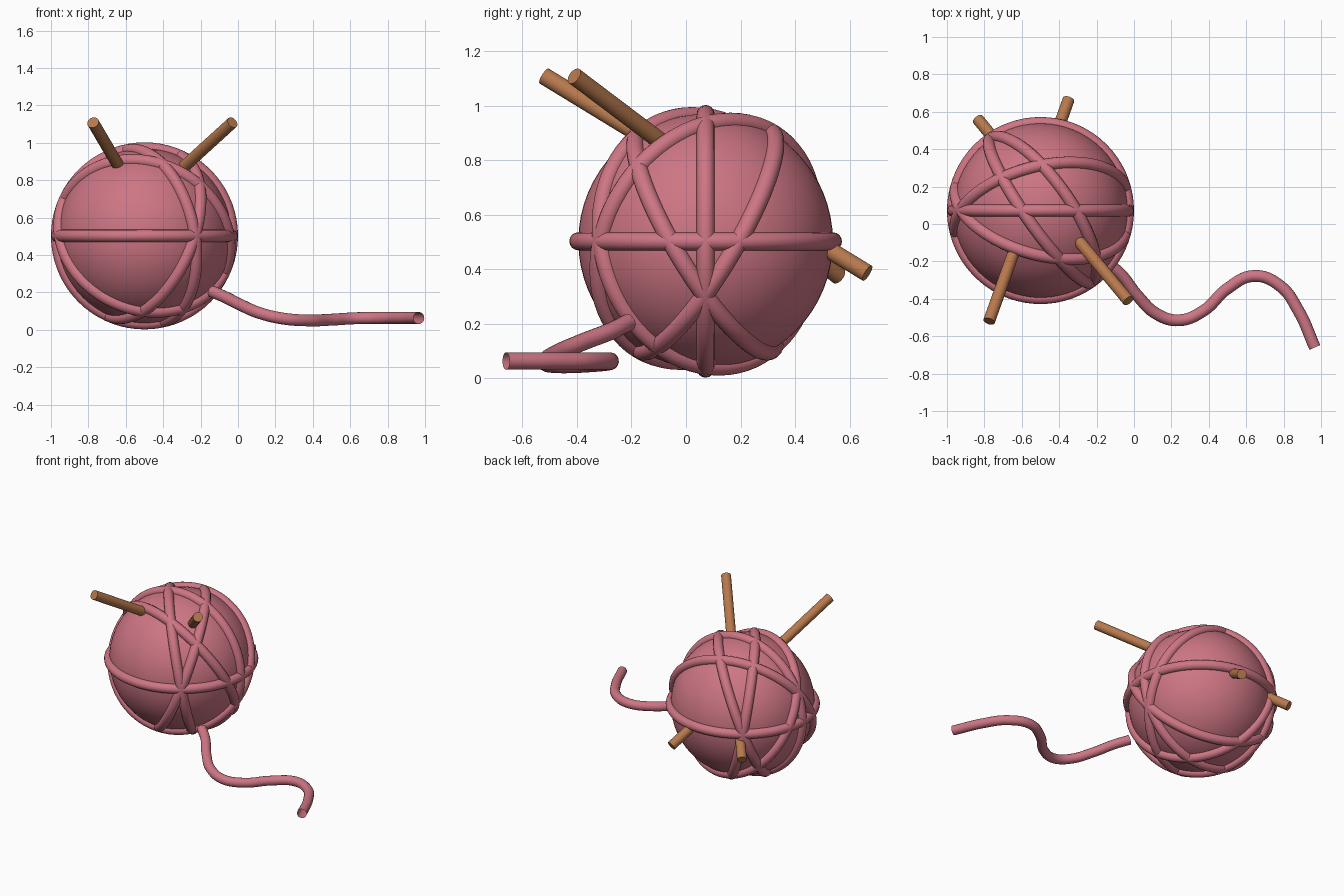
import bpy, math
from mathutils import Vector

if "Cube" in bpy.data.objects:
    bpy.data.objects.remove(bpy.data.objects["Cube"], do_unlink=True)


def material(name, rgb):
    m = bpy.data.materials.new(name)
    m.use_nodes = True
    m.diffuse_color = (*rgb, 1)
    bsdf = next(n for n in m.node_tree.nodes if n.type == 'BSDF_PRINCIPLED')
    bsdf.inputs["Base Color"].default_value = (*rgb, 1)
    return m


pink = material("pink wool", (0.61, 0.18, 0.23))
wood = material("brown wood", (0.47, 0.19, 0.075))

CENTRE = Vector((-0.5, 0.072, 0.502))
BALL_R, YARN_R = 0.467, 0.033


def finish(name, mat):
    ob = bpy.context.object
    ob.name = name
    ob.data.materials.append(mat)
    bpy.ops.object.shade_smooth_by_angle(angle=math.radians(40))
    return ob


# Ball core
bpy.ops.mesh.primitive_uv_sphere_add(segments=64, ring_count=32, radius=BALL_R, location=CENTRE)
finish("yarn_ball", pink)

# Yarn strands wound around the ball: (tilt, turn) in degrees
windings = [(0, 0), (90, 0), (60, 15), (120, -16), (70, -55), (100, -55)]
for i, (tilt, turn) in enumerate(windings):
    bpy.ops.mesh.primitive_torus_add(
        major_radius=BALL_R, minor_radius=YARN_R, major_segments=72, minor_segments=16,
        location=CENTRE, rotation=(math.radians(tilt), 0, math.radians(turn)))
    finish(f"yarn_winding_{i + 1}", pink)


# Knitting needles pushed through the ball
def needle(name, a, b):
    a, b = Vector(a), Vector(b)
    d = b - a
    bpy.ops.mesh.primitive_cylinder_add(
        vertices=32, radius=0.032, depth=d.length, location=(a + b) / 2,
        rotation=d.to_track_quat('Z', 'Y').to_euler())
    finish(name, wood)


needle("needle_right", (-0.775, -0.52, 1.108), (-0.35, 0.665, 0.385))
needle("needle_left", (-0.03, -0.41, 1.108), (-0.835, 0.56, 0.375))

# Loose yarn tail lying on the ground
path = [(-0.14, -0.21, 0.205), (-0.07, -0.27, 0.175), (0.02, -0.385, 0.13),
        (0.12, -0.48, 0.088), (0.24, -0.515, 0.06), (0.37, -0.465, 0.05),
        (0.50, -0.345, 0.054), (0.64, -0.278, 0.062), (0.78, -0.33, 0.063),
        (0.88, -0.465, 0.063), (0.967, -0.66, 0.063)]
curve = bpy.data.curves.new("yarn_tail", 'CURVE')
curve.dimensions = '3D'
curve.bevel_depth = 0.032
curve.bevel_resolution = 6
curve.resolution_u = 8
spline = curve.splines.new('BEZIER')
spline.bezier_points.add(len(path) - 1)
for p, co in zip(spline.bezier_points, path):
    p.co = co
    p.handle_left_type = p.handle_right_type = 'AUTO'
tail = bpy.data.objects.new("yarn_tail", curve)
bpy.context.collection.objects.link(tail)
bpy.ops.object.select_all(action='DESELECT')
tail.select_set(True)
bpy.context.view_layer.objects.active = tail
bpy.ops.object.convert(target='MESH')
finish("yarn_tail", pink)
